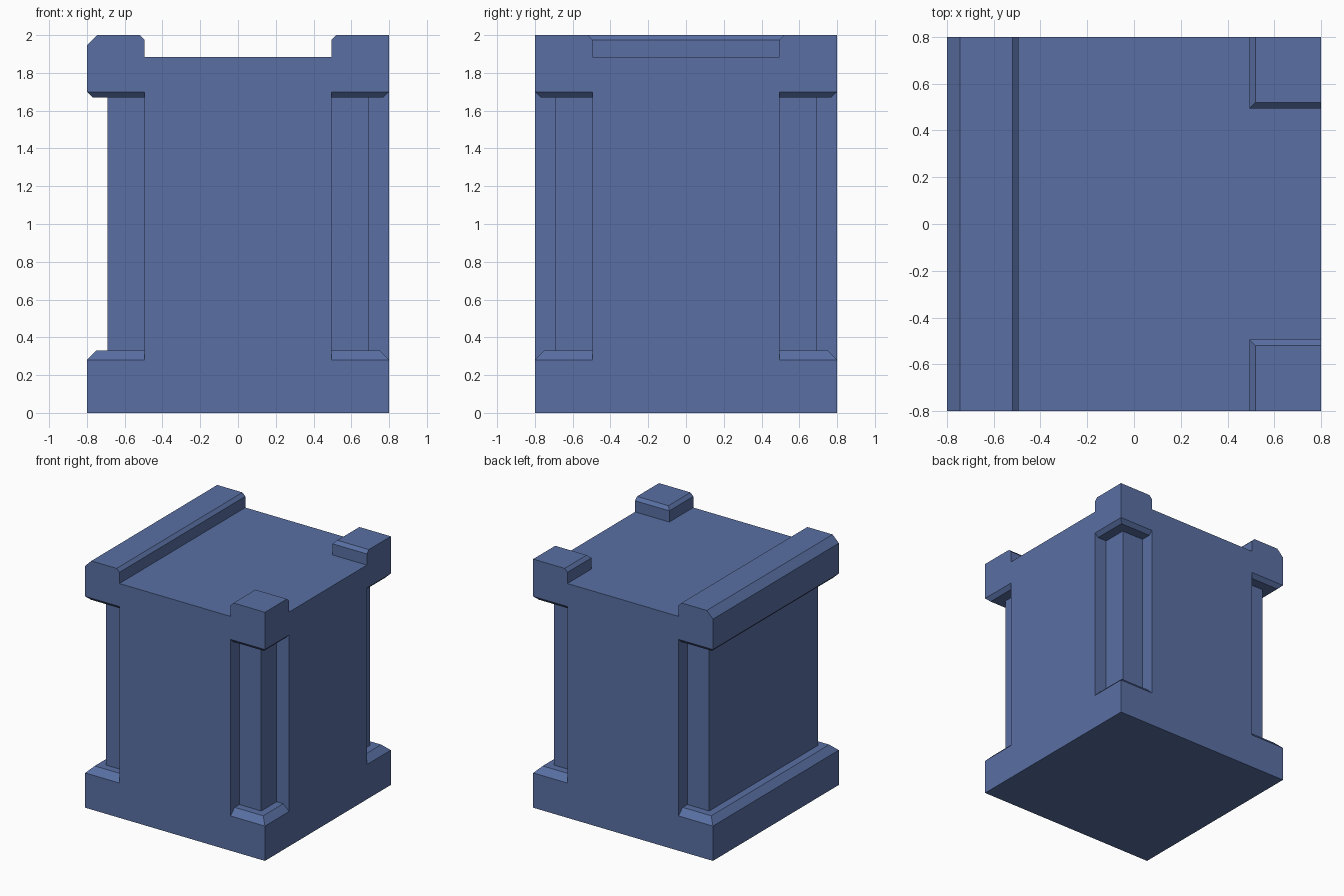
import bpy
import bmesh

if "Cube" in bpy.data.objects:
    bpy.data.objects.remove(bpy.data.objects["Cube"])

H = 0.8       # half width of the whole block
P = 0.495     # half width of the projecting wall panels
C = 0.69      # recessed corner / left wall plane
BLUE = bpy.data.materials.new("blue_stone")
BLUE.diffuse_color = (0.10, 0.16, 0.37, 1)
BLUE.use_nodes = True
BLUE.node_tree.nodes["Principled BSDF"].inputs["Base Color"].default_value = BLUE.diffuse_color


def loft(name, rings):
    """Closed solid through rings that share the same point count."""
    bm = bmesh.new()
    loops = [[bm.verts.new(p) for p in ring] for ring in rings]
    for a, b in zip(loops, loops[1:]):
        for i in range(len(a)):
            j = (i + 1) % len(a)
            bm.faces.new((a[i], a[j], b[j], b[i]))
    bm.faces.new(loops[0][::-1])
    bm.faces.new(loops[-1])
    bmesh.ops.recalc_face_normals(bm, faces=bm.faces)
    mesh = bpy.data.meshes.new(name)
    bm.to_mesh(mesh)
    bm.free()
    mesh.materials.append(BLUE)
    obj = bpy.data.objects.new(name, mesh)
    bpy.context.collection.objects.link(obj)
    return obj


def rect(x0, x1, y0, y1, z):
    return [(x0, y0, z), (x1, y0, z), (x1, y1, z), (x0, y1, z)]


def square(h, z):
    return rect(-h, h, -h, h, z)


# Plinth with bevelled top edge
loft("plinth", [square(H, 0), square(H, 0.28), square(H - 0.05, 0.33)])

# Shaft: panels project on front, back and right; left side is recessed
half = [(-C, -C), (-P, -C), (-P, -H), (P, -H), (P, -C), (C, -C), (C, -P), (H, -P)]
outline = half + [(x, -y) for x, y in reversed(half)]
loft("shaft", [[(x, y, z) for x, y in outline] for z in (0.28, 1.70)])

# Cap slab with bevelled underside
loft("cap", [square(H - 0.03, 1.67), square(H, 1.70), square(H, 1.885)])

# Parapet along the left edge
profile = [(-H, 1.885), (-P, 1.885), (-P, 1.975), (-P - 0.025, 2.0),
           (-H + 0.055, 2.0), (-H, 1.945)]
loft("parapet", [[(x, y, z) for x, z in profile] for y in (-H, H)])

# Corner posts on the right, bevelled only on the inner top edges
for name, s in (("front_post", -1), ("back_post", 1)):
    loft(name, [rect(P, H, s * P, s * H, 1.885),
                rect(P, H, s * P, s * H, 1.975),
                rect(P + 0.025, H, s * (P + 0.025), s * H, 2.0)])
